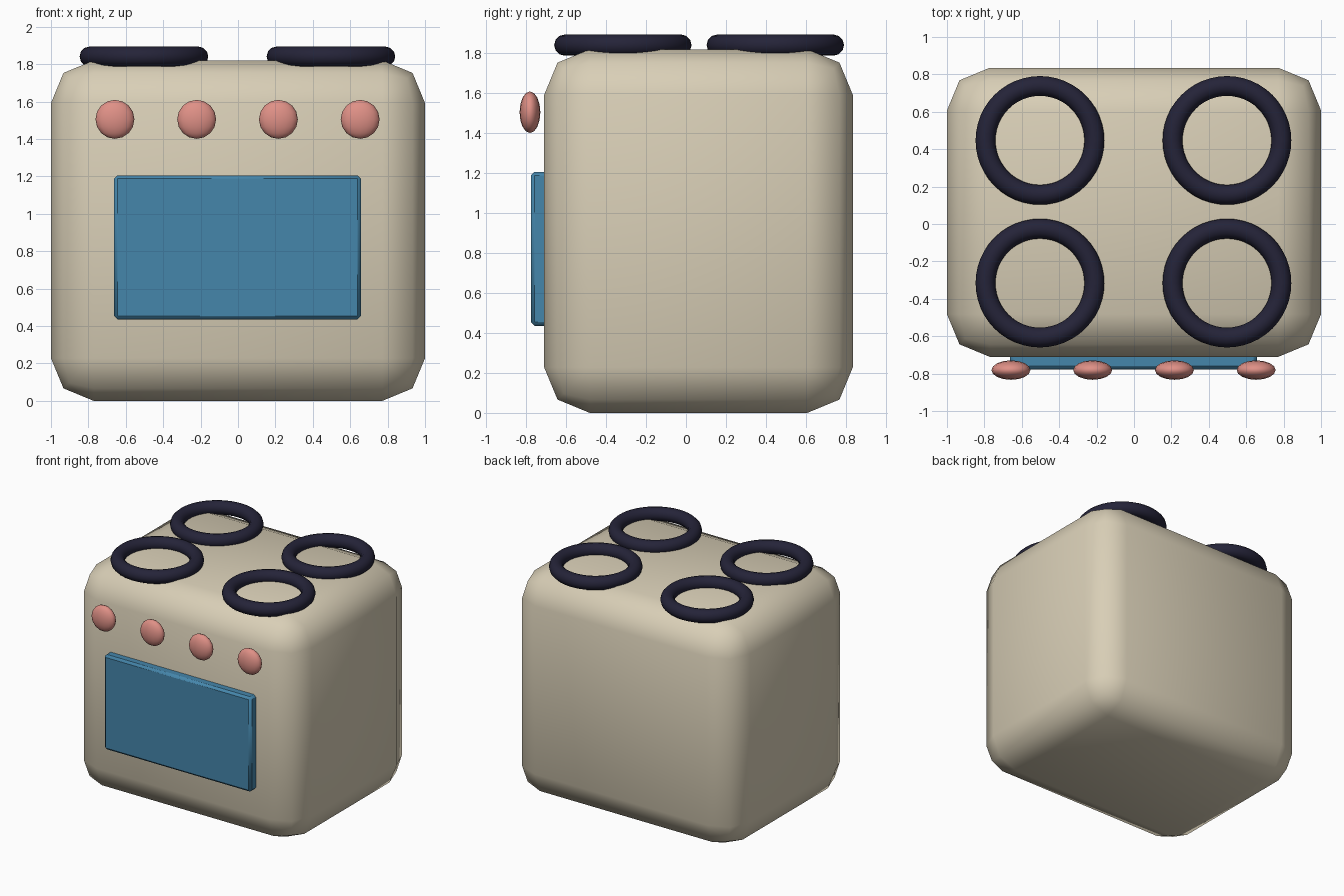
import bpy
from math import pi

cube = bpy.data.objects.get("Cube")
if cube:
    bpy.data.objects.remove(cube, do_unlink=True)


def material(name, rgb):
    mat = bpy.data.materials.new(name)
    mat.use_nodes = True
    color = (*rgb, 1)
    mat.diffuse_color = color
    mat.node_tree.nodes["Principled BSDF"].inputs["Base Color"].default_value = color
    return mat


cream = material("cream enamel", (0.69, 0.62, 0.47))
blue = material("blue glass", (0.06, 0.24, 0.41))
pink = material("pink knob", (0.74, 0.28, 0.24))
dark = material("dark iron", (0.018, 0.017, 0.04))


def finish(name, mat):
    obj = bpy.context.object
    obj.name = name
    obj.data.materials.append(mat)
    bpy.ops.object.shade_smooth()
    return obj


def rounded_box(name, low, high, bevel, segments, mat):
    center = [(a + b) / 2 for a, b in zip(low, high)]
    bpy.ops.mesh.primitive_cube_add(size=1, location=center)
    bpy.context.object.scale = [b - a for a, b in zip(low, high)]
    bpy.ops.object.transform_apply(location=False, rotation=False, scale=True)
    obj = finish(name, mat)
    mod = obj.modifiers.new("rounded edges", "BEVEL")
    mod.width = bevel
    mod.segments = segments
    return obj


# Oven body, softly rounded on every edge
rounded_box("oven_body", (-1, -0.71, 0), (1, 0.835, 1.82), 0.228, 2, cream)

# Door panel standing proud of the front
door = rounded_box("oven_door", (-0.663, -0.777, 0.436), (0.657, -0.66, 1.206), 0.018, 1, blue)
bpy.ops.object.shade_smooth_by_angle(angle=pi / 6)

# Row of flattened control knobs
for i in range(4):
    bpy.ops.mesh.primitive_uv_sphere_add(
        segments=16, ring_count=8, radius=0.104,
        location=(-0.658 + 0.437 * i, -0.781, 1.505))
    bpy.context.object.scale.y = 0.5
    finish(f"knob_{i + 1}", pink)

# Four burner rings
for side, x in (("right", -0.503), ("left", 0.497)):
    for row, y in (("front", -0.316), ("back", 0.447)):
        bpy.ops.mesh.primitive_torus_add(
            major_radius=0.291, minor_radius=0.053,
            major_segments=48, minor_segments=12, location=(x, y, 1.841))
        finish(f"burner_{row}_{side}", dark)
